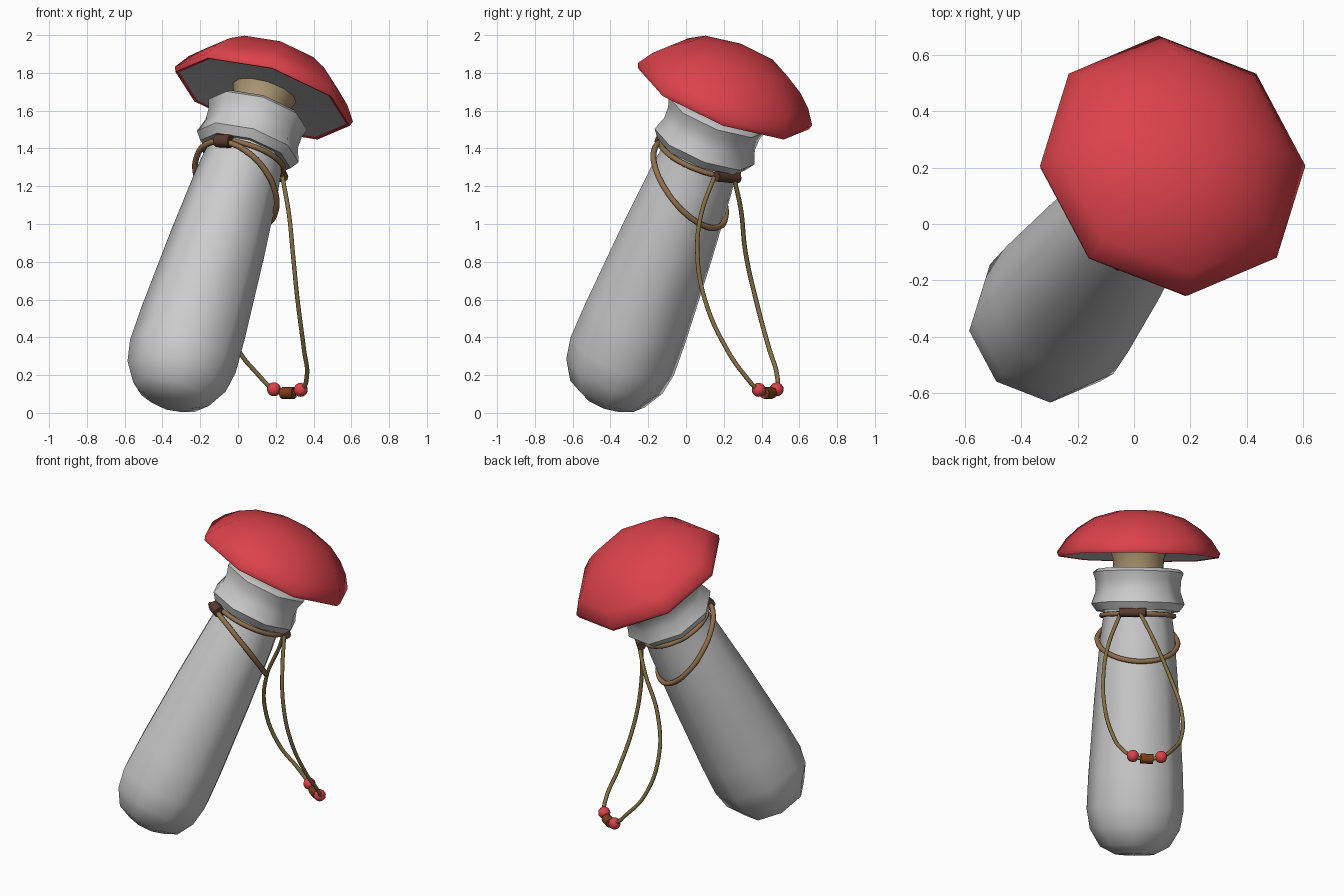
import bpy, math
from mathutils import Matrix, Vector

if "Cube" in bpy.data.objects:
    bpy.data.objects.remove(bpy.data.objects["Cube"])

# Tilted frame: origin at the centre of the cap rim, local Z along the bottle
N = Vector((0.277, 0.351, 0.8945)).normalized()
X = Vector((0.955, 0, -0.296)).normalized()
Y = N.cross(X).normalized()
X = Y.cross(N)
M = Matrix.Translation((0.1375, 0.207, 1.687)) @ Matrix((X, Y, N)).transposed().to_4x4()


def material(name, rgb):
    m = bpy.data.materials.new(name)
    m.diffuse_color = (*rgb, 1)
    m.use_nodes = True
    m.node_tree.nodes["Principled BSDF"].inputs["Base Color"].default_value = m.diffuse_color
    return m


red = material("red", (0.72, 0.055, 0.07))
cork = material("cork", (0.42, 0.31, 0.17))
leather = material("leather_cord", (0.28, 0.16, 0.075))
olive = material("strap_cord", (0.23, 0.165, 0.06))
dark = material("dark_leather", (0.10, 0.045, 0.03))
wood = material("wood", (0.20, 0.05, 0.01))


def finish(obj, mat, angle=50):
    if mat:
        obj.data.materials.append(mat)
    bpy.ops.object.select_all(action='DESELECT')
    obj.select_set(True)
    bpy.context.view_layer.objects.active = obj
    if obj.type == 'CURVE':
        bpy.ops.object.convert(target='MESH')
    bpy.ops.object.shade_smooth_by_angle(angle=math.radians(angle))


def lathe(name, profile, mat=None, sides=8, angle=50):
    """Turn (radius, height) points about the bottle axis."""
    verts, rings, faces = [], [], []
    for r, s in profile:
        n = 1 if r == 0 else sides
        rings.append([len(verts) + i for i in range(n)])
        for i in range(n):
            a = math.tau * i / sides
            verts.append(M @ Vector((r * math.cos(a), r * math.sin(a), s)))
    for a, b in zip(rings, rings[1:]):
        for i in range(sides):
            j = (i + 1) % sides
            q = [a[i % len(a)], a[j % len(a)], b[j % len(b)], b[i % len(b)]]
            faces.append(list(dict.fromkeys(q)))
    me = bpy.data.meshes.new(name)
    me.from_pydata(verts, [], faces)
    obj = bpy.data.objects.new(name, me)
    bpy.context.collection.objects.link(obj)
    finish(obj, mat, angle)


def cord(name, pts, radius, mat, closed=False):
    cu = bpy.data.curves.new(name, 'CURVE')
    cu.dimensions = '3D'
    cu.bevel_depth, cu.bevel_resolution, cu.resolution_u = radius, 2, 6
    cu.use_fill_caps = True
    sp = cu.splines.new('BEZIER')
    sp.bezier_points.add(len(pts) - 1)
    for bp, p in zip(sp.bezier_points, pts):
        bp.co = p
        bp.handle_left_type = bp.handle_right_type = 'AUTO'
    sp.use_cyclic_u = closed
    obj = bpy.data.objects.new(name, cu)
    bpy.context.collection.objects.link(obj)
    finish(obj, mat, 60)


def around(deg, r, s):
    a = math.radians(deg)
    return M @ Vector((r * math.cos(a), r * math.sin(a), s))


def tube(name, p, q, radius, mat, sides=8):
    p, q = Vector(p), Vector(q)
    bpy.ops.mesh.primitive_cylinder_add(vertices=sides, radius=radius, depth=(q - p).length,
                                        location=(p + q) / 2,
                                        rotation=(q - p).to_track_quat('Z', 'Y').to_euler())
    obj = bpy.context.object
    obj.name = name
    finish(obj, mat)


# Bottle body and collar
lathe("bottle_body", [(0, -1.83), (0.12, -1.822), (0.21, -1.775), (0.272, -1.67), (0.293, -1.55),
                      (0.286, -1.35), (0.256, -0.88), (0.224, -0.5), (0.2, -0.33), (0.2, -0.2)])
lathe("bottle_collar", [(0.19, -0.345), (0.25, -0.355), (0.282, -0.31), (0.256, -0.235),
                        (0.258, -0.17), (0.274, -0.12), (0.25, -0.1), (0.15, -0.1)])

# Cork stopper under the cap
lathe("cork_stopper", [(0.155, -0.14), (0.157, -0.04), (0.18, 0.02), (0, 0.02)], cork, 12)

# Mushroom-shaped cap and its underside
lathe("cap_dome", [(0.462, -0.022), (0.483, -0.027), (0.493, 0), (0.44, 0.08), (0.37, 0.147),
                   (0.27, 0.212), (0.14, 0.25), (0, 0.26)], red, 8, 60)
lathe("cap_underside", [(0, 0.01), (0.18, 0.008), (0.468, -0.022)])

# Cords around the neck
cord("neck_cord", [around(a, 0.217, -0.38) for a in range(0, 360, 30)], 0.015, leather, True)
cord("sagging_cord", [around(a, 0.242, -0.535 + 0.135 * math.cos(math.radians(a - 232)))
                      for a in range(0, 360, 30)], 0.016, leather, True)


# Leather knots where the cords meet
def knot(name, deg, r, s, half, radius):
    t = math.radians(deg)
    c = around(deg, r, s)
    d = (Y * math.cos(t) - X * math.sin(t)) * half
    tube(name, c - d, c + d, radius, dark)


knot("front_knot", 236, 0.235, -0.393, 0.045, 0.035)
knot("back_knot", 40, 0.236, -0.375, 0.08, 0.028)

# Hanging strap loop
cord("strap_loop", [(0.235, 0.15, 1.25), (0.27, 0.08, 1.05), (0.29, 0.06, 0.85), (0.315, 0.1, 0.6),
                    (0.35, 0.22, 0.33), (0.365, 0.31, 0.2), (0.335, 0.385, 0.12),
                    (0.265, 0.435, 0.105), (0.19, 0.48, 0.125), (0.1, 0.48, 0.21),
                    (0.0, 0.44, 0.34), (-0.06, 0.37, 0.6), (-0.01, 0.315, 0.85),
                    (0.1, 0.29, 1.08), (0.17, 0.255, 1.24)], 0.012, olive)

# Beads on the strap
for i, p in enumerate([(0.332, 0.385, 0.122), (0.19, 0.48, 0.125)]):
    bpy.ops.mesh.primitive_uv_sphere_add(segments=16, ring_count=8, radius=0.037, location=p)
    bpy.context.object.name = f"red_bead_{i + 1}"
    finish(bpy.context.object, red)
tube("wooden_bead", (0.297, 0.414, 0.105), (0.233, 0.456, 0.105), 0.031, wood)
